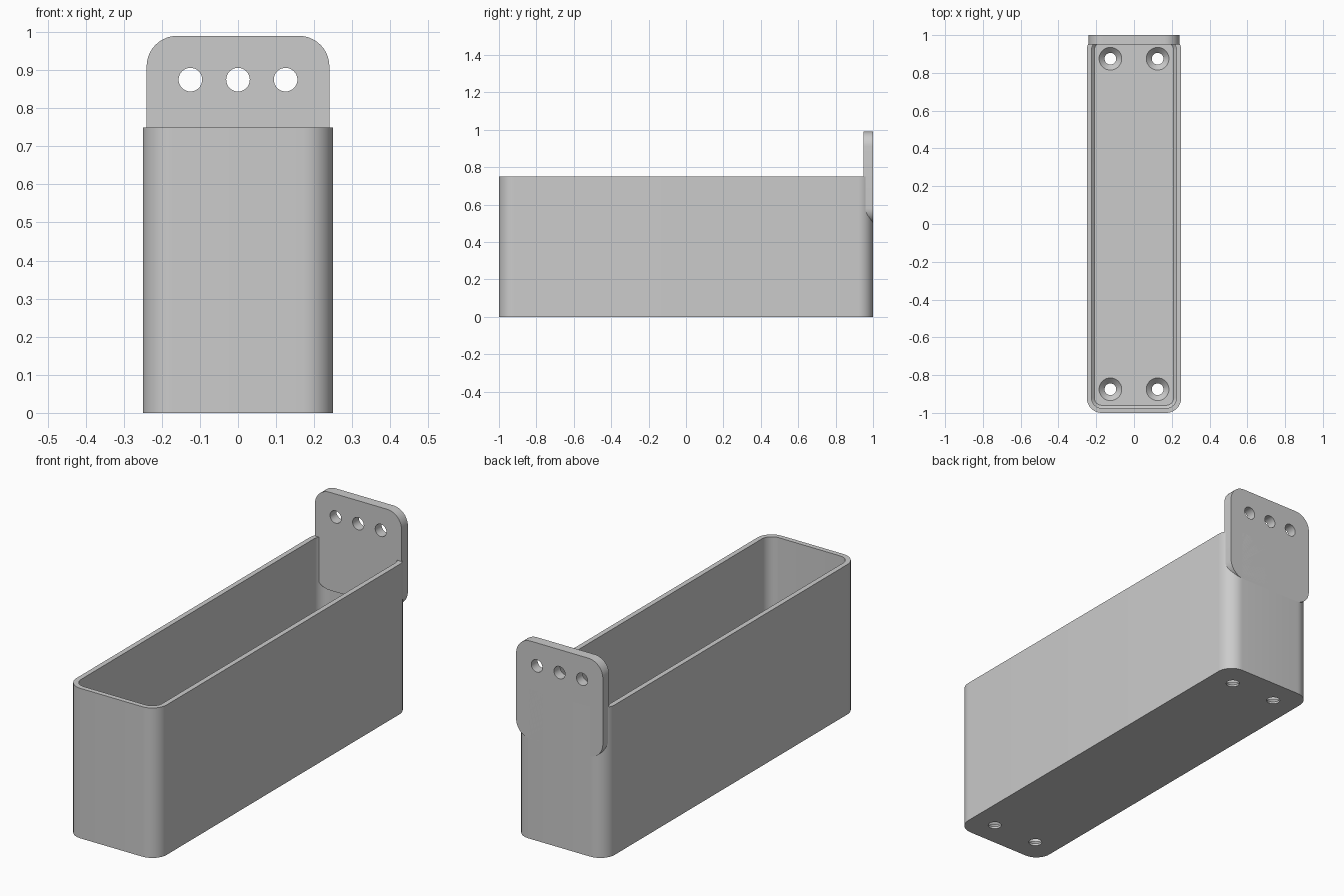
import bpy, bmesh, math
from mathutils import Matrix

cube = bpy.data.objects.get("Cube")
if cube:
    bpy.data.objects.remove(cube, do_unlink=True)

grey = bpy.data.materials.new("plain grey")
grey.use_nodes = True
colour = (0.6, 0.6, 0.6, 1)
grey.diffuse_color = colour
grey.node_tree.nodes["Principled BSDF"].inputs["Base Color"].default_value = colour


def rounded_rect(half_w, half_h, r, steps=10):
    """Counter-clockwise outline with four rounded corners."""
    pts = []
    for q, (sx, sy) in enumerate([(1, 1), (-1, 1), (-1, -1), (1, -1)]):
        for i in range(steps + 1):
            a = math.pi / 2 * (q + i / steps)
            pts.append((sx * (half_w - r) + r * math.cos(a),
                        sy * (half_h - r) + r * math.sin(a)))
    return pts


def circle(r, n=32):
    return [(r * math.cos(math.tau * i / n), r * math.sin(math.tau * i / n))
            for i in range(n)]


def loft(name, sections, place=Matrix()):
    """Capped solid through (outline, height) sections, bottom to top."""
    bm = bmesh.new()
    rings = [[bm.verts.new((x, y, z)) for x, y in pts] for pts, z in sections]
    for lower, upper in zip(rings, rings[1:]):
        for i in range(len(lower)):
            j = (i + 1) % len(lower)
            bm.faces.new((lower[i], lower[j], upper[j], upper[i]))
    bm.faces.new(rings[0][::-1])
    bm.faces.new(rings[-1])
    bm.transform(place)
    bmesh.ops.recalc_face_normals(bm, faces=bm.faces)
    mesh = bpy.data.meshes.new(name)
    bm.to_mesh(mesh)
    bm.free()
    mesh.materials.append(grey)
    obj = bpy.data.objects.new(name, mesh)
    bpy.context.collection.objects.link(obj)
    return obj


def select(obj):
    bpy.ops.object.select_all(action="DESELECT")
    obj.select_set(True)
    bpy.context.view_layer.objects.active = obj


def cut(target, cutters):
    for cutter in cutters:
        cutter.hide_render = True
        mod = target.modifiers.new("cut", "BOOLEAN")
        mod.operation = "DIFFERENCE"
        mod.solver = "EXACT"
        mod.object = cutter
        select(target)
        bpy.ops.object.modifier_apply(modifier=mod.name)
        bpy.data.objects.remove(cutter, do_unlink=True)
    select(target)
    bpy.ops.object.shade_smooth_by_angle(angle=math.radians(30))


# Long open bin with rounded corners
WALL, FLOOR, TOP = 0.025, 0.04, 0.75
bin_body = loft("bin_body", [(rounded_rect(0.25, 1, 0.08), 0),
                             (rounded_rect(0.25, 1, 0.08), TOP)])

# Hollow with a small chamfer where the walls meet the floor
inner = rounded_rect(0.25 - WALL, 1 - WALL, 0.055)
inner_floor = rounded_rect(0.235 - WALL, 0.985 - WALL, 0.04)
cutters = [loft("hollow_cutter", [(inner_floor, FLOOR),
                                  (inner, FLOOR + 0.015), (inner, 1)])]

# Countersunk screw holes in the floor
for x in (-0.125, 0.125):
    for y in (-0.875, 0.875):
        cutters.append(loft("screw_cutter", [
            (circle(0.031), -0.05), (circle(0.031), 0.01),
            (circle(0.06), FLOOR), (circle(0.06), FLOOR + 0.01)],
            Matrix.Translation((x, y, 0))))
cut(bin_body, cutters)

# Upright rounded hanging tab at the back
upright = Matrix.Rotation(math.pi / 2, 4, "X")
tab_outline = rounded_rect(0.24, 0.245, 0.08)
hanging_tab = loft("hanging_tab", [(tab_outline, 0), (tab_outline, 0.05)],
                   Matrix.Translation((0, 1, 0.745)) @ upright)

# Row of three hanging holes
cut(hanging_tab, [loft("hole_cutter", [(circle(0.031), -0.1), (circle(0.031), 0.1)],
                       Matrix.Translation((x, 1, 0.875)) @ upright)
                  for x in (-0.125, 0, 0.125)])
